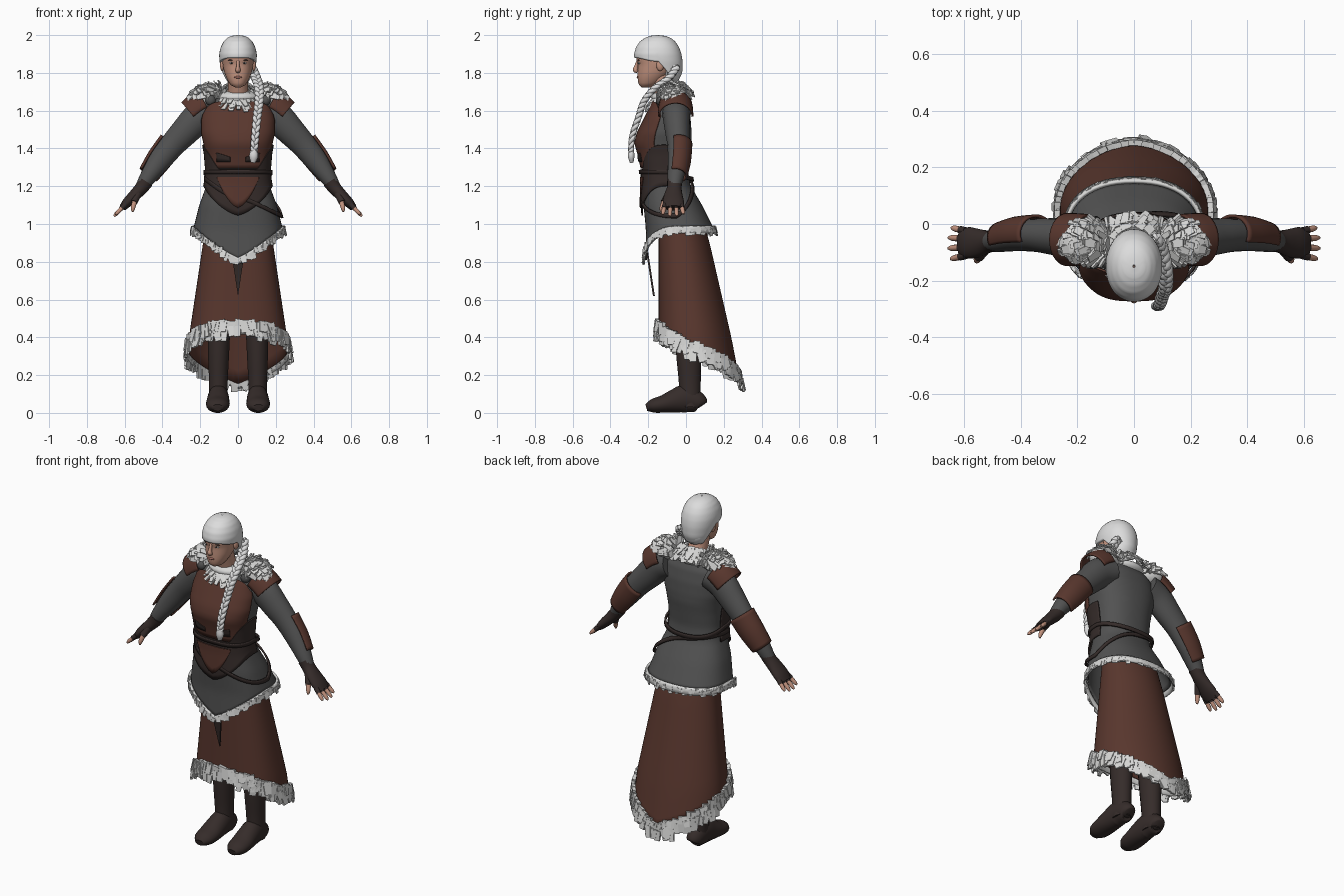
import bpy, bmesh, math, random
from mathutils import Vector

if "Cube" in bpy.data.objects:
    bpy.data.objects.remove(bpy.data.objects["Cube"])
random.seed(4)
R = random.uniform
sin, cos, pi = math.sin, math.cos, math.pi

def material(name, r, g, b):
    m = bpy.data.materials.new(name)
    m.diffuse_color = (r, g, b, 1)
    m.use_nodes = True
    m.node_tree.nodes["Principled BSDF"].inputs["Base Color"].default_value = m.diffuse_color
    return m

HAIRC = material("white hair", .72, .72, .72)
FUR = material("pale fur", .68, .68, .67)
SKIN = material("skin", .54, .29, .21)
LIP = material("lip red", .36, .15, .12)
BROWN = material("brown leather", .10, .038, .027)
DARK = material("dark leather", .036, .025, .023)
GREY = material("grey cloth", .085, .085, .085)

def build(name, verts, faces, mat, thick=0, side=1, mirror=False, smooth=True):
    me = bpy.data.meshes.new(name)
    me.from_pydata([tuple(v) for v in verts], [], faces)
    bm = bmesh.new()
    bm.from_mesh(me)
    bmesh.ops.remove_doubles(bm, verts=bm.verts[:], dist=1e-5)
    bm.to_mesh(me)
    bm.free()
    ob = bpy.data.objects.new(name, me)
    bpy.context.collection.objects.link(ob)
    me.materials.append(mat)
    if thick:
        s = ob.modifiers.new("thickness", 'SOLIDIFY')
        s.thickness, s.offset = thick, side
    if mirror:
        ob.modifiers.new("mirror", 'MIRROR').use_mirror_merge = False
    if smooth:
        bpy.ops.object.select_all(action='DESELECT')
        bpy.context.view_layer.objects.active = ob
        ob.select_set(True)
        bpy.ops.object.shade_smooth_by_angle(angle=math.radians(50))
    return ob

def grid_faces(na, nv):
    w = nv + 1
    return [(i*w+j, (i+1)*w+j, (i+1)*w+j+1, i*w+j+1) for i in range(na) for j in range(nv)]

def spow(c, e):
    return math.copysign(abs(c) ** e, c)

# point on a body of rounded sections; angle 0 is the front, rows are (z, front y, back y, half width),
# n is the squareness of the front and back halves
def on(prof, a, z, off=0, n=(2.7, 2.3)):
    z0 = min(max(z, prof[-1][0]), prof[0][0])
    for p, q in zip(prof, prof[1:]):
        if q[0] <= z0 <= p[0]:
            t = (p[0] - z0) / (p[0] - q[0])
            yf, yb, rx = [p[k] + (q[k] - p[k]) * t for k in (1, 2, 3)]
            break
    e = 2 / (n[0] if cos(a) > 0 else n[1])
    return Vector(((rx + off) * spow(sin(a), e), (yf + yb) / 2 - ((yb - yf) / 2 + off) * spow(cos(a), e), z))

def patch(name, prof, bot, top, mat, a0=-180, a1=180, off=0, na=64, nv=14, n=(2.7, 2.3), **kw):
    vs = []
    for i in range(na + 1):
        a = math.radians(a0 + (a1 - a0) * i / na)
        b, t = bot(a), top(a)
        vs += [on(prof, a, b + (t - b) * sin(pi/2 * j / nv), off, n) for j in range(nv + 1)]
    return build(name, vs, grid_faces(na, nv), mat, **kw)

def spline(pts, steps):
    out = []
    for i in range(len(pts) - 1):
        p = [pts[max(i-1, 0)], pts[i], pts[i+1], pts[min(i+2, len(pts)-1)]]
        for s in range(steps):
            t = s / steps
            out.append([.5 * (2*b + (c-a)*t + (2*a-5*b+4*c-d)*t*t + (3*b-a-3*c+d)*t**3)
                        for a, b, c, d in zip(*p)])
    return out + [list(pts[-1])]

# tube through rows (x, y, z, radius along ref, other radius); partial angles give a curved plate
def sweep(name, pts, mat, ref=(0, 1, 0), a0=0, a1=360, na=18, steps=4, **kw):
    pts = spline(pts, steps)
    P = [Vector(p[:3]) for p in pts]
    rows = []
    for j, p in enumerate(P):
        t = (P[min(j+1, len(P)-1)] - P[max(j-1, 0)]).normalized()
        u = Vector(ref) - t * t.dot(Vector(ref))
        u.normalize()
        v = t.cross(u)
        rows.append([p + u*pts[j][3]*cos(a) + v*pts[j][4]*sin(a)
                     for a in (math.radians(a0 + (a1-a0)*i/na) for i in range(na + 1))])
    nv = len(P) - 1
    vs = [rows[j][i] for i in range(na + 1) for j in range(nv + 1)]
    fs = grid_faces(na, nv)
    if a1 - a0 == 360:
        k = len(vs)
        vs += [P[0], P[-1]]
        for i in range(na):
            fs += [(k, (i+1)*(nv+1), i*(nv+1)), (k+1, i*(nv+1)+nv, (i+1)*(nv+1)+nv)]
    return build(name, vs, fs, mat, **kw)

def blob(name, c, r, mat, mirror=False):
    vs, na, nv = [], 20, 12
    for i in range(na + 1):
        a = 2*pi*i/na
        for j in range(nv + 1):
            b = pi*j/nv - pi/2
            vs.append((c[0]+r[0]*cos(a)*cos(b), c[1]+r[1]*sin(a)*cos(b), c[2]+r[2]*sin(b)))
    return build(name, vs, grid_faces(na, nv), mat, mirror=mirror)

# chunky fur tufts from (position, direction, normal)
def fur(name, tufts, length, width, thick, mirror=False):
    vs, fs = [], []
    for p, d, nrm in tufts:
        d = Vector(d).normalized()
        w = d.cross(Vector(nrm)).normalized()
        n = w.cross(d)
        L, W = length * R(.7, 1.25), width * R(.7, 1.2)
        k = len(vs)
        for s, ww, tt in ((0, W/2, thick/2), (L, W*.36, thick*.25)):
            vs += [p + d*s + w*ww*x + n*tt*y for x, y in ((-1, -1), (1, -1), (1, 1), (-1, 1))]
        fs += [tuple(k+i for i in f) for f in ((3, 2, 1, 0), (4, 5, 6, 7), (0, 1, 5, 4),
                                               (1, 2, 6, 5), (2, 3, 7, 6), (3, 0, 4, 7))]
    return build(name, vs, fs, FUR, mirror=mirror, smooth=False)

const = lambda z: (lambda a: z)

# tunic body
BODY = [(1.69, -.15, -.03, .06), (1.66, -.165, -.01, .13), (1.62, -.18, .01, .17), (1.55, -.215, .025, .188),
        (1.48, -.25, .03, .188), (1.43, -.262, .03, .176), (1.37, -.245, .022, .165), (1.28, -.225, .012, .158),
        (1.21, -.222, .02, .165), (1.1, -.225, .085, .205), (.97, -.212, .15, .238), (.77, -.215, .2, .25)]
tunic_hem = lambda a: (.81 + .165 * abs(sin(a))**.85) if cos(a) > 0 else .975
patch("tunic", BODY, tunic_hem, const(1.69), GREY, nv=48, thick=.008, side=-1)
patch("tunic_fur_band", BODY, lambda a: tunic_hem(a)-.025, lambda a: tunic_hem(a)+.012, FUR, off=.002, nv=2, thick=.012)

# long skirt
SKIRT = [(1.05, -.14, .08, .165), (.9, -.145, .125, .185), (.4, -.145, .24, .26), (.1, -.14, .298, .275)]
SN = (2.6, 1.95)
skirt_hem = lambda a: .445 - .115 * (1 - cos(a)) if cos(a) > 0 else .33 - .10*(1 - abs(sin(a))) + .075*cos(a)
patch("long_skirt", SKIRT, skirt_hem, const(1.05), BROWN, nv=20, n=SN, thick=.006, side=-1)
patch("skirt_fur_band", SKIRT, lambda a: skirt_hem(a)-.03, lambda a: skirt_hem(a)+.035, FUR, off=.002, nv=2, n=SN, thick=.01)

def hem_fur(name, prof, hem, n, count, drops, length, width, thick):
    tufts = []
    for dz in drops:
        for i in range(count):
            a = 2*pi*(i + R(-.3, .3))/count
            out = Vector((sin(a), -cos(a), 0))
            side = Vector((cos(a), sin(a), 0))
            tufts.append((on(prof, a, hem(a)+dz+R(-.008, .008), .01, n),
                          Vector((0, 0, -1)) + out*R(.05, .3) + side*R(-.3, .3), out))
    fur(name, tufts, length, width, thick)

hem_fur("tunic_fur_tufts", BODY, tunic_hem, (2.7, 2.3), 90, (.004,), .03, .035, .01)
hem_fur("skirt_fur_tufts", SKIRT, skirt_hem, SN, 70, (.045, .01), .062, .045, .02)

# chest piece, corset, belts
patch("chest_leather", BODY, const(1.295), lambda a: 1.645 - .09*abs(sin(a))**8, BROWN, -76, 76, .004, 40, 24, thick=.008)
patch("corset", BODY, lambda a: 1.045 + .155*abs(sin(a)), lambda a: 1.29 + .13*max(0, abs(sin(a))-.5)*2,
      DARK, -98, 98, .008, 48, 14, thick=.008)
patch("corset_centre", BODY, lambda a: 1.085 + .3*abs(sin(a)), const(1.25), BROWN, -31, 31, .017, 24, 8, thick=.004)
patch("chest_inlay", BODY, const(1.33), lambda a: 1.345 + .035*sin(2*a), DARK, 8, 33, .013, 8, 3, thick=.004, mirror=True)
for nm, f, o in (("waist_belt", lambda a: 1.265 - .04*max(0, -cos(a)), .014),
                 ("slanted_belt", lambda a: 1.13 - .1*sin(a)*(1 if cos(a) > 0 else 1 + .5*cos(a)) + .075*max(0, -cos(a)), .008)):
    patch(nm, BODY, f, lambda a, f=f: f(a)+.022, DARK, off=o, nv=2, thick=.01)
build("hanging_strap", [(-.035, -.2, .85), (0, -.165, .62), (.035, -.2, .85)], [(0, 1, 2)], DARK, thick=.01, smooth=False)

# sleeves, bracers, shoulder plates
sweep("sleeve", [(.13, -.05, 1.595, .078, .075), (.205, -.05, 1.565, .073, .085), (.28, -.045, 1.49, .066, .077),
                 (.345, -.04, 1.42, .059, .068), (.41, -.042, 1.34, .054, .061), (.475, -.055, 1.25, .044, .045),
                 (.51, -.062, 1.195, .034, .034)], GREY, mirror=True)
sweep("bracer", [(.345, -.036, 1.425, .06, .07), (.41, -.04, 1.34, .057, .066), (.468, -.052, 1.26, .05, .054)],
      BROWN, a0=-55, a1=115, thick=.01, mirror=True)
sweep("shoulder_plate", [(.165, -.055, 1.62, .08, .088), (.2, -.055, 1.60, .083, .09), (.237, -.055, 1.57, .084, .088)],
      BROWN, a0=-2, a1=182, thick=.01, mirror=True)
blob("shoulder_strap", (.145, -.135, 1.655), (.028, .025, .028), GREY, True)

# gloves and fingers
sweep("glove", [(.488, -.06, 1.225, .04, .041), (.512, -.062, 1.19, .039, .036), (.55, -.067, 1.15, .05, .031),
                (.585, -.067, 1.115, .056, .027), (.612, -.066, 1.085, .048, .019)], DARK, mirror=True)
for k, (y, s) in enumerate(((-.112, .85), (-.082, 1), (-.052, .98), (-.024, .8))):
    dx, dy, dz = .056*s, (y + .066)*.25, -.058*s
    q = lambda t, r: (.60+dx*t, y+dy*t, 1.1+dz*t, r, r)
    sweep("glove_finger_%d" % k, [q(-.1, .014), q(.35, .0135)], DARK, na=10, mirror=True)
    sweep("finger_%d" % k, [q(.3, .0115), q(.8, .0105), q(1.02, .005)], SKIN, na=10, mirror=True)
sweep("glove_thumb", [(.53, -.09, 1.16, .02, .022), (.55, -.118, 1.115, .017, .018)], DARK, na=10, mirror=True)
sweep("thumb", [(.547, -.114, 1.12, .014, .014), (.556, -.128, 1.085, .012, .012), (.558, -.132, 1.065, .005, .005)],
      SKIN, na=10, mirror=True)

# boots
sweep("boot_leg", [(.095, 0, .78, .075, .068), (.1, .01, .45, .07, .06), (.103, .015, .3, .066, .056),
                   (.104, .02, .16, .058, .05), (.105, .022, .03, .056, .05)], DARK, mirror=True)
sweep("boot_foot", [(.103, .085, .04, .03, .03), (.104, .07, .053, .046, .052), (.104, 0, .075, .055, .075),
                    (.105, -.06, .063, .06, .063), (.107, -.12, .047, .063, .047), (.108, -.175, .037, .055, .037),
                    (.108, -.21, .028, .028, .018)], DARK, ref=(1, 0, 0), mirror=True)

# head and face
HEAD = [(1.96, -.22, -.09, .05), (1.91, -.26, -.06, .08), (1.87, -.262, -.05, .083), (1.845, -.255, -.05, .081),
        (1.8, -.256, -.08, .072), (1.77, -.256, -.11, .06), (1.745, -.252, -.14, .046), (1.73, -.245, -.17, .034),
        (1.722, -.232, -.19, .012)]
patch("head", HEAD, const(1.722), const(1.96), SKIN, na=40, nv=30, n=(2.15, 2.15))
sweep("neck", [(0, -.085, 1.63, .062, .062), (0, -.115, 1.71, .055, .055), (0, -.14, 1.79, .055, .055)], SKIN)
sweep("nose", [(0, -.255, 1.868, .008, .005), (0, -.264, 1.835, .009, .01), (0, -.267, 1.815, .014, .014),
               (0, -.257, 1.805, .011, .006)], SKIN, ref=(1, 0, 0), na=12)
blob("ear", (.083, -.137, 1.84), (.012, .02, .03), SKIN, True)
blob("eye", (.033, -.247, 1.852), (.013, .007, .005), HAIRC, True)
blob("iris", (.033, -.2515, 1.852), (.005, .004, .0048), DARK, True)
blob("brow", (.035, -.25, 1.868), (.02, .006, .002), DARK, True)
blob("lips", (0, -.254, 1.777), (.02, .007, .0065), LIP)

# hair and braid
HAIR = [(2.0, -.155, -.145, .004), (1.996, -.19, -.11, .036), (1.985, -.218, -.08, .058), (1.965, -.245, -.056, .077),
        (1.935, -.265, -.036, .092), (1.9, -.275, -.024, .1), (1.86, -.272, -.018, .098), (1.8, -.25, -.02, .086),
        (1.74, -.24, -.05, .066)]
patch("hair", HAIR, lambda a: 1.88 - .02*abs(sin(a))**4 - .12*min(1, max(0, -cos(a)*1.6)), const(2.0), HAIRC,
      na=48, nv=24, n=(2.1, 2.1), thick=.014, side=-1)
blob("hair_nape", (0, -.075, 1.81), (.07, .05, .07), HAIRC)
path = spline([(.07, -.05, 1.83), (.095, -.09, 1.775), (.112, -.165, 1.72), (.112, -.222, 1.65), (.102, -.25, 1.57),
               (.092, -.283, 1.47), (.085, -.292, 1.385)], 14)
for k in range(3):
    pts = []
    for i, p in enumerate(path):
        ph = i * .45 + k * 2*pi/3
        f = 1 - .3 * i / len(path)
        pts.append((p[0] + .016*f*sin(ph), p[1] + .009*f*sin(2*ph), p[2], .0145*f, .0145*f))
    sweep("braid_strand_%d" % k, pts, HAIRC, ref=(1, 0, 0), na=8, steps=1)
sweep("braid_tail", [(.085, -.29, 1.4, .015, .013), (.083, -.29, 1.36, .024, .018), (.08, -.288, 1.325, .012, .01)],
      HAIRC, ref=(1, 0, 0), na=10)

# fur collar and shoulder mantle
blob("collar_base", (0, -.085, 1.67), (.115, .1, .04), FUR)
tufts = []
for s, dz in ((.72, .03), (.95, .01), (1.1, -.015)):
    for i in range(32):
        a = 2*pi*(i + R(-.3, .3))/32
        out, side, up = Vector((sin(a), -cos(a), 0)), Vector((cos(a), sin(a), 0)), Vector((0, 0, 1))
        p = Vector((.1*s*sin(a), -.085 - .095*s*cos(a), 1.685 - .035*cos(a) + dz))
        tufts.append((p, out*.6 - up*R(.4, .9) + side*R(-.4, .4), out*.6 + up*.8))
fur("collar_fur", tufts, .045, .034, .012)
C, E = Vector((.16, -.062, 1.675)), Vector((.088, .07, .055))
blob("mantle_base", C, E, FUR, True)
tufts = []
for i in range(110):
    a, b = R(0, 2*pi), R(.1, 1.4)
    n = Vector((cos(a)*cos(b), sin(a)*cos(b), sin(b)))
    d = Vector((1, .2*n.y + R(-.3, .3), -.25))
    d = d - n*d.dot(n) + n*R(.05, .3)
    tufts.append((C + Vector((E.x*n.x, E.y*n.y, E.z*n.z)), d, n + Vector((.01, .02, .03))))
fur("mantle_fur", tufts, .045, .036, .012, True)
